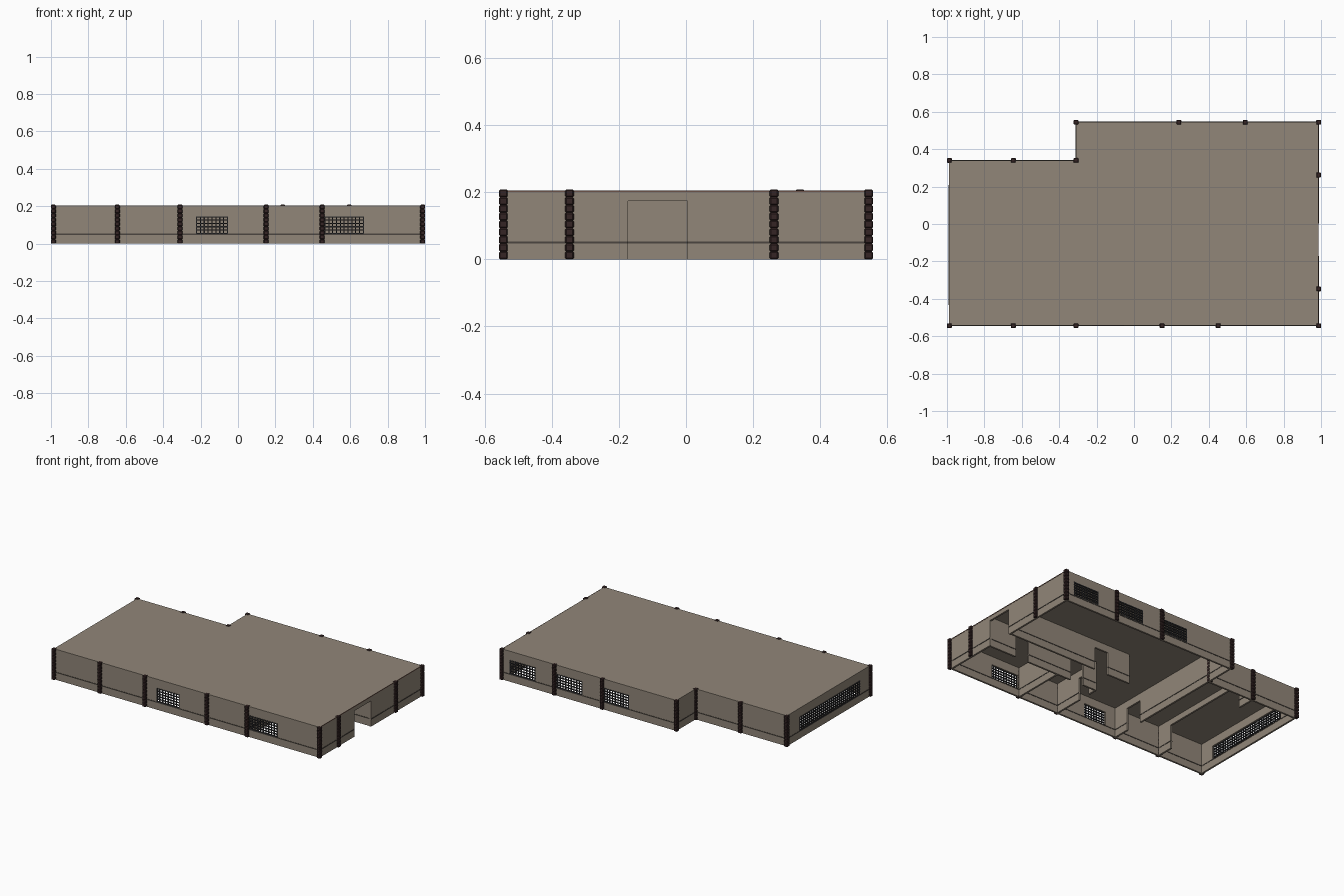
import bpy, bmesh
from mathutils import Matrix, Vector

if "Cube" in bpy.data.objects:
    bpy.data.objects.remove(bpy.data.objects["Cube"])

H, T = 0.203, 0.012          # wall height and thickness


def mat(name, c):
    m = bpy.data.materials.new(name)
    m.diffuse_color = (*c, 1)
    m.use_nodes = True
    m.node_tree.nodes["Principled BSDF"].inputs["Base Color"].default_value = m.diffuse_color
    return m


TAUPE = mat("taupe plaster", (0.285, 0.24, 0.19))
TRIM = mat("dark grey trim", (0.07, 0.06, 0.05))
POST = mat("dark brown stone", (0.035, 0.018, 0.018))
IRON = mat("black iron", (0.028, 0.028, 0.03))
EDGE = mat("red brown edging", (0.15, 0.085, 0.065))


def box(bm, lo, hi):
    lo, hi = Vector(lo), Vector(hi)
    size = hi - lo
    m = Matrix.Translation((lo + hi) / 2) @ Matrix.Diagonal((*size, 1))
    return bmesh.ops.create_cube(bm, size=1, matrix=m)["verts"]


def finish(bm, name, material):
    me = bpy.data.meshes.new(name)
    bm.to_mesh(me)
    bm.free()
    me.materials.append(material)
    ob = bpy.data.objects.new(name, me)
    bpy.context.collection.objects.link(ob)
    return ob


def span(bm, axis, at, half, a, b, z0, z1):
    """Box running along an axis, centred on the cross position."""
    if axis == "x":
        box(bm, (a, at - half, z0), (b, at + half, z1))
    else:
        box(bm, (at - half, a, z0), (at + half, b, z1))


def wall(name, axis, at, a, b, openings=()):
    """Wall with openings (start, end, bottom, top) and a trim rail."""
    bm, rail = bmesh.new(), bmesh.new()
    pos, rail_from = a, a
    for s, e, z0, z1 in sorted(openings):
        span(bm, axis, at, T / 2, pos, s, 0, H)
        if z0 > 0:
            span(bm, axis, at, T / 2, s, e, 0, z0)
        else:
            span(rail, axis, at, T / 2 + 0.002, rail_from, s, 0.047, 0.053)
            rail_from = e
        span(bm, axis, at, T / 2, s, e, z1, H)
        pos = e
    span(bm, axis, at, T / 2, pos, b, 0, H)
    span(rail, axis, at, T / 2 + 0.002, rail_from, b, 0.047, 0.053)
    finish(bm, name, TAUPE)
    finish(rail, name + "_rail", TRIM)


def grille(name, axis, at, s, e, z0, z1):
    """Lattice of square bars with a thin frame."""
    bm = bmesh.new()
    r = 0.0028
    cols = round((e - s) / 0.021)
    for i in range(cols + 1):
        c = s + (e - s) * i / cols
        span(bm, axis, at, r, c - r, c + r, z0, z1)
    for j in range(6):
        c = z0 + (z1 - z0) * j / 5
        span(bm, axis, at, r + 0.0005, s - r, e + r, c - r, c + r)
    finish(bm, name, IRON)


# Outer dimensions
L, R, F, B = -0.988, 0.986, -0.543, 0.545
NX, NY = -0.31, 0.34
h = T / 2
Z0, Z1 = 0.055, 0.143

front_w = [(-0.222, -0.056, Z0, Z1), (0.465, 0.67, Z0, Z1)]
back_w = [(0.045, 0.225, Z0, Z1), (0.39, 0.575, Z0, Z1), (0.74, 0.925, Z0, Z1)]
left_w = [(-0.43, 0.205, Z0, Z1)]
door = [(-0.172, 0.004, 0, 0.173)]

# Outer walls
wall("front_wall", "x", F + h, L, R, front_w)
wall("back_wall", "x", B - h, NX, R, back_w)
wall("left_wall", "y", L + h, F, NY, left_w)
wall("right_wall", "y", R - h, F, B, door)
wall("notch_back_wall", "x", NY - h, L, NX)
wall("notch_side_wall", "y", NX + h, NY - T, B)

# Window grilles
for i, w in enumerate(front_w):
    grille(f"front_grille_{i}", "x", F + 0.001, *w)
for i, w in enumerate(back_w):
    grille(f"back_grille_{i}", "x", B - 0.001, *w)
for w in left_w:
    grille("left_grille", "y", L - 0.001, *w)

# Interior partitions
D = 0.15
wall("hall_wall", "x", 0.012, 0.05, R - T, [(0.22, 0.32, 0, D)])
wall("corridor_wall", "x", -0.18, 0.15, R - T, [(0.25, 0.35, 0, D), (0.68, 0.78, 0, D)])
wall("office_wall_a", "y", 0.15, F + T, -0.18, [(-0.33, -0.24, 0, D)])
wall("office_wall_b", "y", 0.45, F + T, -0.18)
wall("hall_end_wall", "y", NX + h, F + T, NY - T, [(-0.42, -0.3, 0, D)])
wall("vault_frame", "y", -0.645, F + T, NY - T, [(-0.42, 0.22, 0, 0.16)])

# Roof slab, L-shaped outline extruded
bm = bmesh.new()
pts = [(L, F), (R, F), (R, B), (NX, B), (NX, NY), (L, NY)]
face = bm.faces.new([bm.verts.new((x, y, 0.199)) for x, y in pts])
up = bmesh.ops.extrude_face_region(bm, geom=[face])["geom"]
bmesh.ops.translate(bm, vec=(0, 0, 0.006),
                    verts=[v for v in up if isinstance(v, bmesh.types.BMVert)])
bmesh.ops.recalc_face_normals(bm, faces=bm.faces)
finish(bm, "roof", TAUPE)

# Narrow edging on the right eave
bm = bmesh.new()
box(bm, (R - 0.001, F, 0.2), (R + 0.0015, B, 0.2055))
finish(bm, "right_eave_edging", EDGE)

# Stacked-block posts
posts = [(x, F - 0.001) for x in (-0.987, -0.645, -0.31, 0.15, 0.45, 0.987)]
posts += [(x, B - 0.001) for x in (NX, 0.24, 0.595, 0.987)]
posts += [(x, NY) for x in (-0.987, -0.645, NX)]
posts += [(0.987, -0.347), (0.987, 0.262)]
N, PH = 9, 0.208
for i, (x, y) in enumerate(posts):
    bm = bmesh.new()
    step = PH / N
    for k in range(N):
        box(bm, (x - 0.013, y - 0.013, k * step), (x + 0.013, y + 0.013, (k + 1) * step))
    bmesh.ops.bevel(bm, geom=bm.edges[:], offset=0.0035, segments=1, affect="EDGES")
    finish(bm, f"post_{i}", POST)
